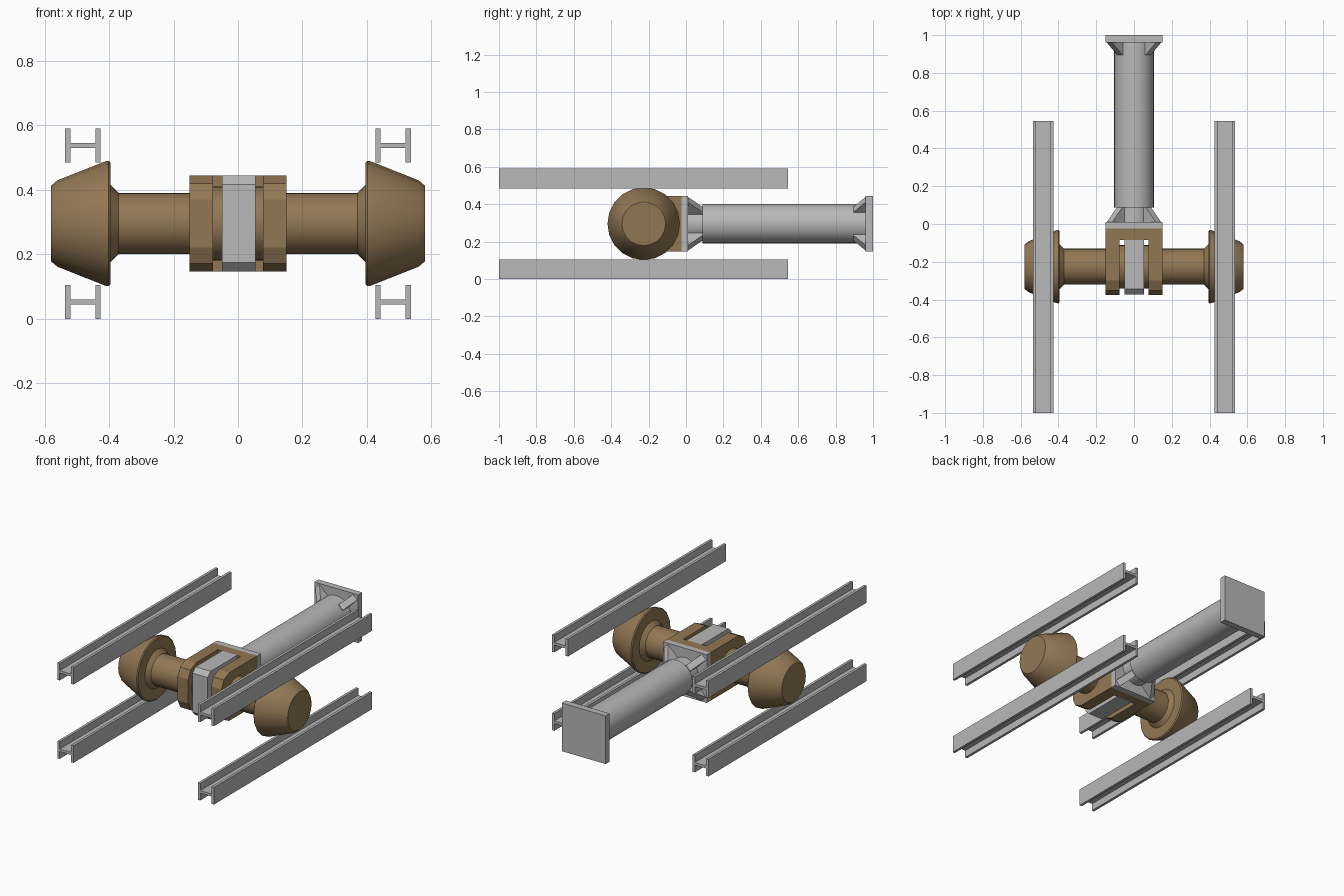
import bpy, bmesh, math
from mathutils import Matrix, Vector

if "Cube" in bpy.data.objects:
    bpy.data.objects.remove(bpy.data.objects["Cube"])


def material(name, rgb):
    m = bpy.data.materials.new(name)
    m.diffuse_color = (*rgb, 1)
    m.use_nodes = True
    m.node_tree.nodes["Principled BSDF"].inputs["Base Color"].default_value = m.diffuse_color
    return m


GRAY = material("steel_gray", (0.48, 0.48, 0.48))
BROWN = material("roller_brown", (0.29, 0.187, 0.09))
CZ, CY = 0.296, -0.226      # axle height and depth


def finish(name, bm, mat, smooth=None):
    bmesh.ops.recalc_face_normals(bm, faces=bm.faces)
    me = bpy.data.meshes.new(name)
    bm.to_mesh(me)
    bm.free()
    ob = bpy.data.objects.new(name, me)
    bpy.context.collection.objects.link(ob)
    me.materials.append(mat)
    if smooth:
        bpy.ops.object.select_all(action='DESELECT')
        ob.select_set(True)
        bpy.context.view_layer.objects.active = ob
        bpy.ops.object.shade_smooth_by_angle(angle=math.radians(smooth))
    return ob


def prism(name, pts, a, b, place, mat):
    """Extrude a 2D outline from a to b; place(u, v, t) gives the 3D point."""
    bm = bmesh.new()
    lo = [bm.verts.new(place(u, v, a)) for u, v in pts]
    hi = [bm.verts.new(place(u, v, b)) for u, v in pts]
    bm.faces.new(lo)
    bm.faces.new(hi)
    n = len(pts)
    for i in range(n):
        bm.faces.new((lo[i], lo[(i + 1) % n], hi[(i + 1) % n], hi[i]))
    return finish(name, bm, mat)


def box(name, x, y, z, mat):
    pts = [(x[0], y[0]), (x[1], y[0]), (x[1], y[1]), (x[0], y[1])]
    return prism(name, pts, z[0], z[1], lambda u, v, t: (u, v, t), mat)


def lathe(name, profile, place, mat, n, smooth=None):
    """Spin (distance, radius) pairs; ends are capped."""
    bm = bmesh.new()
    rings = []
    for d, r in profile:
        rings.append([bm.verts.new(place(d, r * math.cos(2 * math.pi * i / n),
                                         r * math.sin(2 * math.pi * i / n))) for i in range(n)])
    for p, q in zip(rings, rings[1:]):
        for i in range(n):
            j = (i + 1) % n
            bm.faces.new((p[i], p[j], q[j], q[i]))
    bm.faces.new(rings[0])
    bm.faces.new(rings[-1])
    return finish(name, bm, mat, smooth)


def along_x(d, u, v):
    return (d, CY + u, CZ + v)


def along_y(d, u, v):
    return (u, d, CZ + v)


# four guide rails with H sections
w, h, t = 0.055, 0.053, 0.008
rail = [(-w, -h), (-w + 2 * t, -h), (-w + 2 * t, -t), (w - 2 * t, -t), (w - 2 * t, -h), (w, -h),
        (w, h), (w - 2 * t, h), (w - 2 * t, t), (-w + 2 * t, t), (-w + 2 * t, h), (-w, h)]
for side, sx in (("left", -1), ("right", 1)):
    for level, cz in (("lower", h), ("upper", 0.538)):
        prism(f"{side}_{level}_rail", rail, -1, 0.545,
              lambda u, v, d, c=sx * 0.481, z=cz: (c + u, d, z + v), GRAY)

# axle and tapered rollers
lathe("axle", [(-0.40, 0.095), (0.40, 0.095)], along_x, BROWN, 32, 30)
for side, sx in (("left", -1), ("right", 1)):
    prof = [(0.36, 0.095), (0.37, 0.095), (0.395, 0.12), (0.395, 0.188), (0.401, 0.194),
            (0.411, 0.193), (0.56, 0.134), (0.58, 0.117)]
    lathe(f"{side}_roller", [(sx * d, r) for d, r in prof], along_x, BROWN, 20, 20)

# yoke: back block, two chamfered arms, washers
Z0, Z1 = 0.147, 0.445
box("yoke_back", (-0.15, 0.15), (-0.085, -0.025), (Z0, Z1), BROWN)
arm = [(-0.085, Z0), (-0.30, Z0), (-0.352, 0.172), (-0.375, 0.222),
       (-0.375, 0.37), (-0.352, 0.42), (-0.30, Z1), (-0.085, Z1)]
for side, sx in (("left", -1), ("right", 1)):
    prism(f"{side}_yoke_arm", arm, sx * 0.15, sx * 0.078, lambda u, v, d: (d, u, v), BROWN)
    lathe(f"{side}_washer", [(sx * 0.05, 0.115), (sx * 0.08, 0.115)], along_x, BROWN, 24, 20)

# central gray lug between the arms
lug = [(-0.085, Z0), (-0.345, Z0), (-0.373, 0.175),
       (-0.373, 0.417), (-0.345, Z1), (-0.085, Z1)]
prism("center_lug", lug, -0.05, 0.054, lambda u, v, d: (d, u, v), GRAY)

# push rod with square end plates
box("front_plate", (-0.15, 0.15), (-0.027, 0.01), (Z0, Z1), GRAY)
box("rear_plate", (-0.15, 0.15), (0.96, 1.0), (Z0, Z1), GRAY)
lathe("rod_neck", [(0.0, 0.092), (0.10, 0.092)], along_y, GRAY, 32, 30)
lathe("rod", [(0.087, 0.105), (0.97, 0.105)], along_y, GRAY, 32, 30)

# diagonal gussets at both plates
for end, y0, y1 in (("front", 0.008, 0.088), ("rear", 0.962, 0.896)):
    for i in range(4):
        ang = math.radians(45 + 90 * i)
        er = Vector((math.cos(ang), 0, math.sin(ang)))
        et = Vector((-math.sin(ang), 0, math.cos(ang)))
        prism(f"{end}_gusset_{i + 1}", [(0.08, y0), (0.185, y0), (0.108, y1), (0.08, y1)], -0.02, 0.02,
              lambda u, v, d, a=er, b=et: a * u + b * d + Vector((0, v, CZ)), GRAY)
